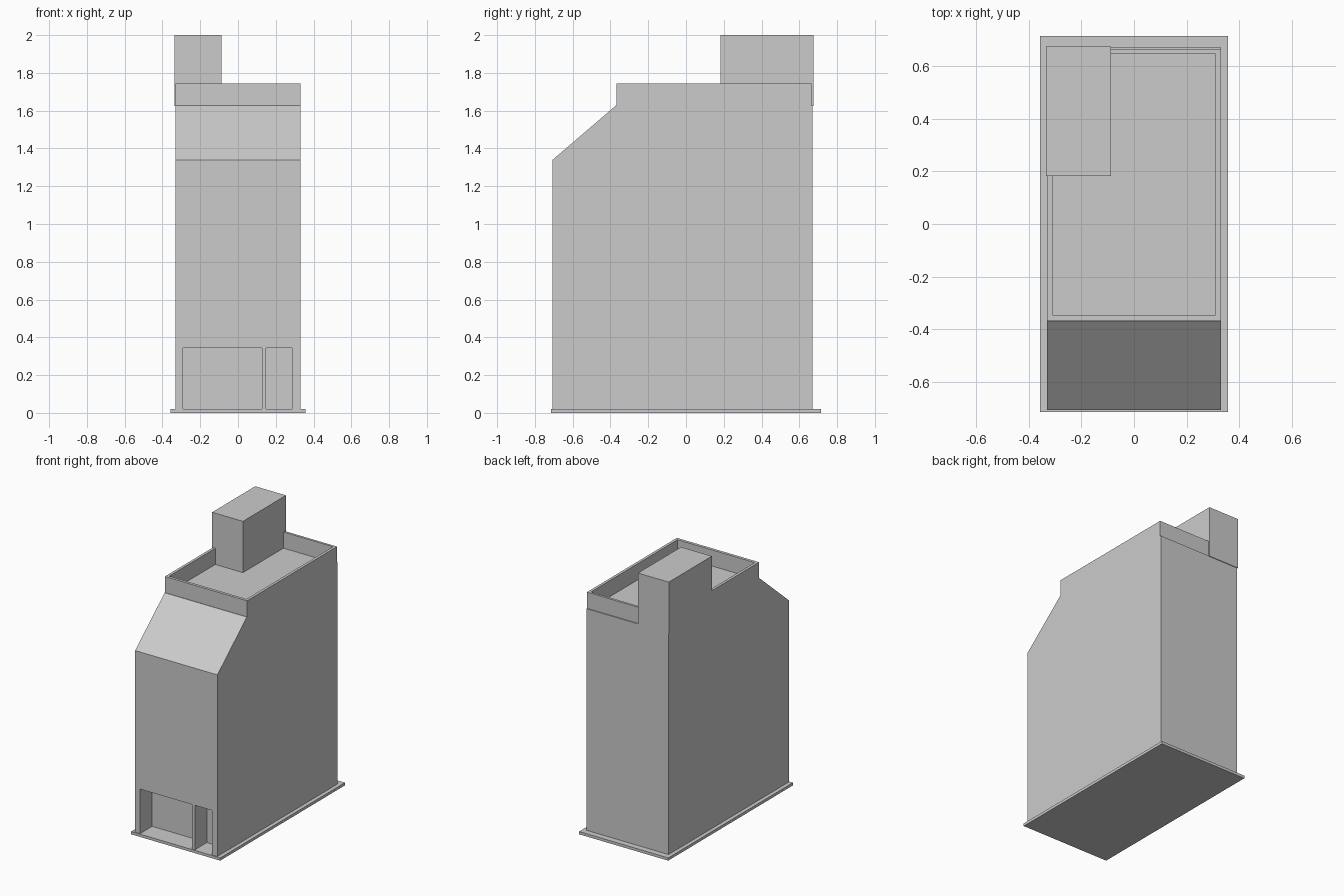
import bpy, bmesh

if "Cube" in bpy.data.objects:
    bpy.data.objects.remove(bpy.data.objects["Cube"])


def mesh_object(name, bm):
    bmesh.ops.recalc_face_normals(bm, faces=bm.faces[:])
    mesh = bpy.data.meshes.new(name)
    bm.to_mesh(mesh)
    bm.free()
    ob = bpy.data.objects.new(name, mesh)
    bpy.context.collection.objects.link(ob)
    return ob


def extruded(name, points, direction):
    """Extrude a closed outline of 3D points along a direction."""
    bm = bmesh.new()
    face = bm.faces.new([bm.verts.new(p) for p in points])
    new = bmesh.ops.extrude_face_region(bm, geom=[face], use_keep_orig=True)["geom"]
    verts = [g for g in new if isinstance(g, bmesh.types.BMVert)]
    bmesh.ops.translate(bm, verts=verts, vec=direction)
    return mesh_object(name, bm)


def box(name, x, y, z):
    outline = [(x[0], y[0], z[0]), (x[1], y[0], z[0]), (x[1], y[1], z[0]), (x[0], y[1], z[0])]
    return extruded(name, outline, (0, 0, z[1] - z[0]))


def cut(target, cutter):
    cutter.hide_render = True
    cutter.hide_set(True)
    mod = target.modifiers.new(cutter.name, "BOOLEAN")
    mod.operation = "DIFFERENCE"
    mod.solver = "EXACT"
    mod.object = cutter


# Ground slab
box("pavement_slab", (-0.358, 0.358), (-0.715, 0.715), (0, 0.02))

# Main block with the sloping front roof
profile = [(-0.708, 0.02), (0.671, 0.02), (0.671, 1.628), (-0.37, 1.628), (-0.708, 1.338)]
body = extruded("building_body", [(-0.33, y, z) for y, z in profile], (0.66, 0, 0))

# Recessed shopfront and doorway, leaving a thin post between them
for name, x in (("shopfront_cutter", (-0.29, 0.127)), ("doorway_cutter", (0.149, 0.286))):
    cut(body, box(name, x, (-0.80, -0.57), (-0.05, 0.343)))

# Parapet ring around the flat roof
parapet = box("roof_parapet", (-0.33, 0.33), (-0.367, 0.664), (1.628, 1.745))
cut(parapet, box("parapet_cutter", (-0.31, 0.31), (-0.346, 0.647), (1.5, 1.9)))

# Stair tower on the back left corner
box("stair_tower", (-0.335, -0.088), (0.182, 0.676), (1.625, 2.0))
